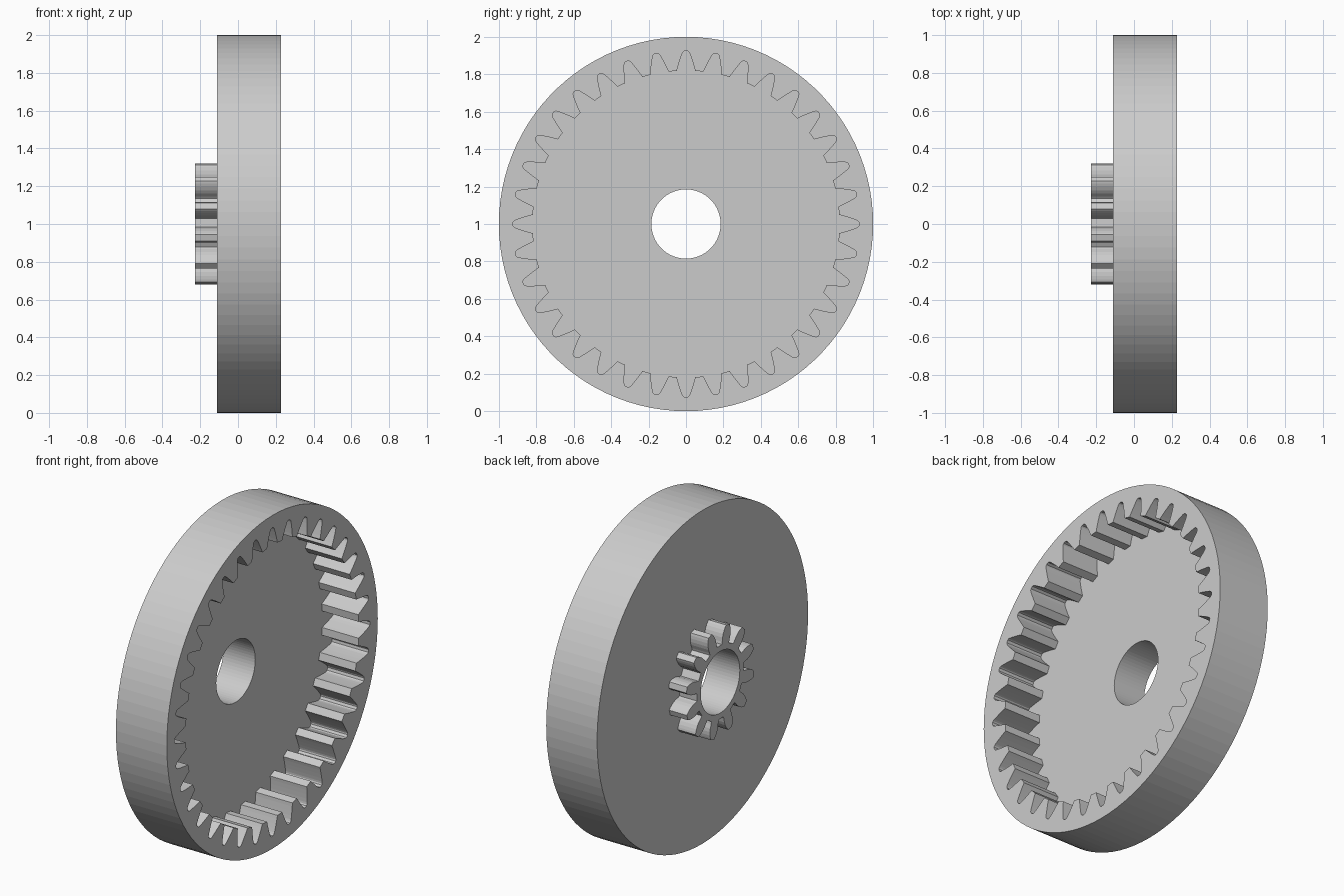
import bpy
import bmesh
from math import sin, cos, pi, radians
from mathutils import Matrix

if "Cube" in bpy.data.objects:
    bpy.data.objects.remove(bpy.data.objects["Cube"], do_unlink=True)

BACK, WEB, FRONT = -0.11, -0.015, 0.2275   # x of disc back, recess floor, rim face
HUB = -0.2275                              # x of small gear face
BORE = 0.185

grey = bpy.data.materials.new("plain_grey")
grey.use_nodes = True
colour = (0.6, 0.6, 0.6, 1)
grey.diffuse_color = colour
grey.node_tree.nodes["Principled BSDF"].inputs["Base Color"].default_value = colour


def polar(r, a):
    return (r * cos(a), r * sin(a))


def circle(r, n):
    return [polar(r, 2 * pi * i / n) for i in range(n)]


def gear(teeth, flank, phase=0):
    """Gear outline; flank lists (radius, half angle in degrees) from root to tip."""
    pts = []
    for t in range(teeth):
        mid = phase + 2 * pi * t / teeth
        pts += [polar(r, mid - radians(h)) for r, h in flank]
        pts += [polar(r, mid + radians(h)) for r, h in reversed(flank)]
    return pts


def extrude_outline(name, outlines, x0, x1):
    """Fill the outlines (inner ones become holes) and extrude along x."""
    curve = bpy.data.curves.new(name, "CURVE")
    curve.dimensions = "2D"
    curve.fill_mode = "BOTH"
    curve.extrude = (x1 - x0) / 2
    for pts in outlines:
        spline = curve.splines.new("POLY")
        spline.points.add(len(pts) - 1)
        for p, (u, v) in zip(spline.points, pts):
            p.co = (u, v, 0, 1)
        spline.use_cyclic_u = True
    temp = bpy.data.objects.new(name + "_outline", curve)
    bpy.context.collection.objects.link(temp)
    bpy.context.view_layer.update()
    mesh = bpy.data.meshes.new_from_object(
        temp.evaluated_get(bpy.context.evaluated_depsgraph_get()))
    bpy.data.objects.remove(temp, do_unlink=True)
    # Stand the shape up: outline plane becomes y-z, depth becomes x
    mesh.transform(Matrix(((0, 0, 1, (x0 + x1) / 2), (1, 0, 0, 0),
                           (0, 1, 0, 1), (0, 0, 0, 1))))
    bm = bmesh.new()
    bm.from_mesh(mesh)
    bmesh.ops.remove_doubles(bm, verts=bm.verts, dist=1e-5)
    bmesh.ops.recalc_face_normals(bm, faces=bm.faces)
    for f in bm.faces:
        f.smooth = False
    bm.to_mesh(mesh)
    bm.free()
    mesh.name = name
    mesh.materials.clear()
    mesh.materials.append(grey)
    obj = bpy.data.objects.new(name, mesh)
    bpy.context.collection.objects.link(obj)
    return obj


# Large disc with a central bore
ring = extrude_outline("ring_gear", [circle(1, 100), circle(BORE, 64)], BACK, FRONT)

# Toothed recess cut into the rim side
recess_flank = [(0.82, 3.45), (0.84, 3.0), (0.865, 2.4), (0.89, 1.8),
                (0.91, 1.3), (0.92, 0.95), (0.925, 0.5)]
cutter = extrude_outline("recess_cutter", [gear(36, recess_flank)], WEB, FRONT + 0.1)
cutter.hide_render = True
cut = ring.modifiers.new("recess", "BOOLEAN")
cut.operation = "DIFFERENCE"
cut.solver = "EXACT"
cut.object = cutter
bpy.context.view_layer.objects.active = ring
bpy.ops.object.modifier_apply(modifier=cut.name)
bpy.data.objects.remove(cutter, do_unlink=True)

# Small gear on the back, sharing the bore
tooth_flank = [(0.221, 9.2), (0.235, 8.5), (0.26, 8.3), (0.28, 7.4),
               (0.3, 5.9), (0.315, 4.4), (0.326, 3.0)]
extrude_outline("small_gear", [gear(12, tooth_flank, radians(13)), circle(BORE, 64)],
                HUB, BACK)
